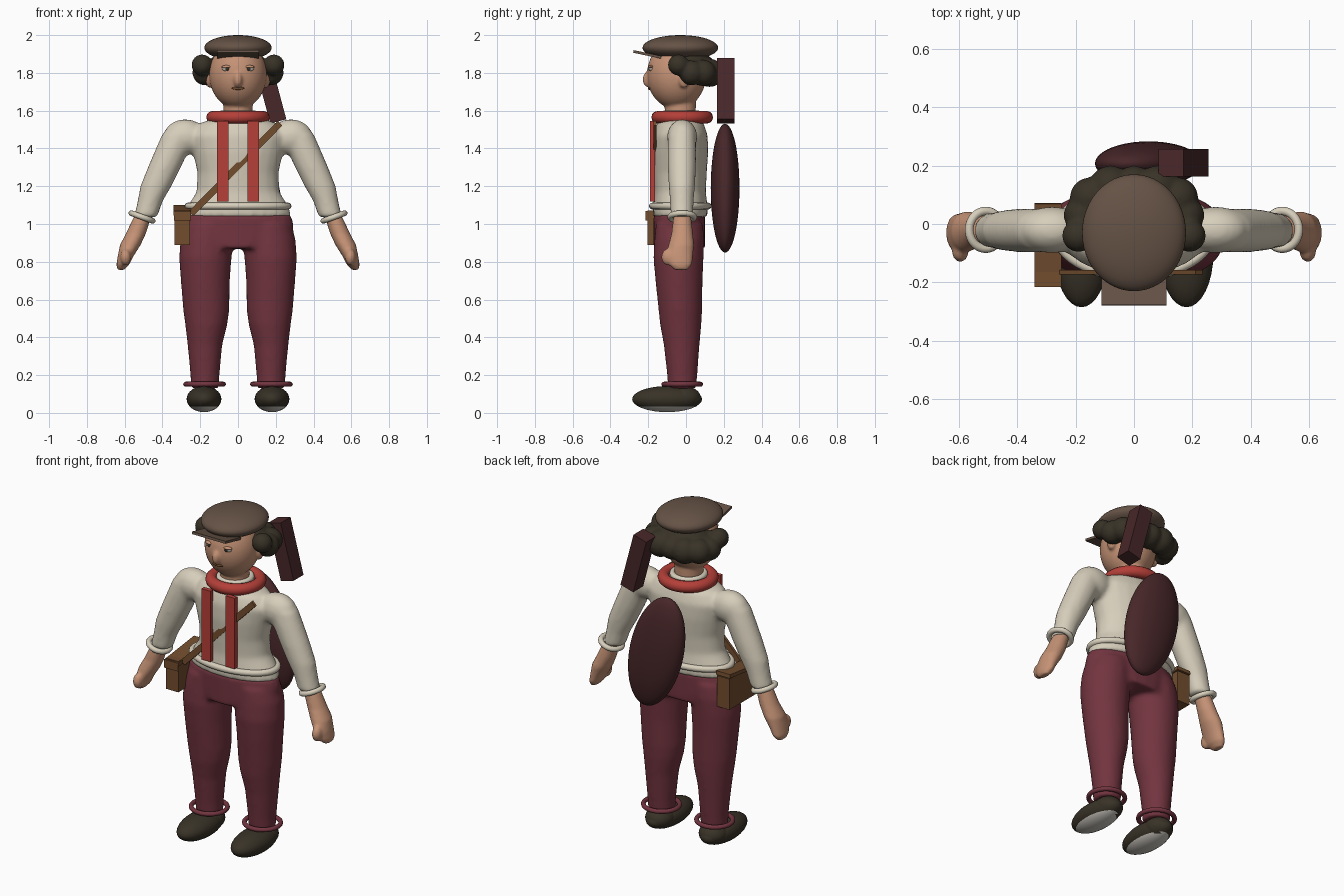
import bpy, bmesh, math
from mathutils import Matrix, Vector

cube = bpy.data.objects.get("Cube")
if cube:
    bpy.data.objects.remove(cube, do_unlink=True)


def material(name, r, g, b):
    m = bpy.data.materials.new(name)
    m.use_nodes = True
    m.diffuse_color = (r, g, b, 1)
    bsdf = next(n for n in m.node_tree.nodes if n.type == "BSDF_PRINCIPLED")
    bsdf.inputs["Base Color"].default_value = (r, g, b, 1)
    bsdf.inputs["Roughness"].default_value = 0.8
    return m


SKIN = material("skin", .56, .29, .18)
SHIRT = material("cream_cloth", .68, .62, .50)
PANTS = material("maroon_cloth", .17, .035, .05)
CAP = material("taupe_felt", .13, .085, .06)
DARK = material("dark_brown", .04, .032, .02)
RED = material("red_cloth", .46, .05, .04)
LUTE = material("dark_wood", .065, .02, .022)
BAG = material("brown_leather", .17, .075, .028)
PALE = material("pale_grey", .6, .57, .52)


# Shape helpers: each adds one closed shape to a bmesh
def ball(bm, c, r, seg=32):
    mat = Matrix.Translation(c) @ Matrix.Diagonal((*r, 1))
    bmesh.ops.create_uvsphere(bm, u_segments=seg, v_segments=seg // 2, radius=1, matrix=mat)


def box(bm, c, size, axis="X", angle=0):
    rot = Matrix.Rotation(math.radians(angle), 4, axis)
    bmesh.ops.create_cube(bm, size=1, matrix=Matrix.Translation(c) @ rot @ Matrix.Diagonal((*size, 1)))


def loft(bm, rings, seg=24):
    """Closed tube through level ellipses given as (x, y, z, rx, ry)."""
    loops = []
    for x, y, z, rx, ry in rings:
        loops.append([bm.verts.new((x + rx * math.cos(a), y + ry * math.sin(a), z))
                      for a in (2 * math.pi * i / seg for i in range(seg))])
    for lo, hi in zip(loops, loops[1:]):
        for i in range(seg):
            j = (i + 1) % seg
            bm.faces.new((lo[i], lo[j], hi[j], hi[i]))
    bm.faces.new(loops[0])
    bm.faces.new(loops[-1])


def finish(name, bm, mat, smooth=True, voxel=0, relax=6):
    bmesh.ops.recalc_face_normals(bm, faces=bm.faces)
    me = bpy.data.meshes.new(name)
    bm.to_mesh(me)
    bm.free()
    me.materials.append(mat)
    for p in me.polygons:
        p.use_smooth = smooth
    ob = bpy.data.objects.new(name, me)
    bpy.context.collection.objects.link(ob)
    if voxel:
        rm = ob.modifiers.new("fuse", "REMESH")
        rm.mode = "VOXEL"
        rm.voxel_size = voxel
        rm.use_smooth_shade = True
        sm = ob.modifiers.new("relax", "SMOOTH")
        sm.factor = 0.5
        sm.iterations = relax
    return ob


def part(name, mat, shape, *args, smooth=True):
    bm = bmesh.new()
    shape(bm, *args)
    return finish(name, bm, mat, smooth)


def ring(name, mat, c, rx, ry, thick, tilt=0):
    bpy.ops.mesh.primitive_torus_add(location=c, rotation=(0, math.radians(tilt), 0), major_segments=48,
                                     minor_segments=12, major_radius=1, minor_radius=thick)
    ob = bpy.context.object
    ob.name = name
    # Spread the circle into an ellipse while keeping the tube round
    for v in ob.data.vertices:
        flat = Vector((v.co.x, v.co.y, 0))
        d = flat.normalized()
        off = flat.length - 1
        v.co.x, v.co.y = d.x * (rx + off), d.y * (ry + off)
    ob.data.materials.append(mat)
    for p in ob.data.polygons:
        p.use_smooth = True
    return ob


SIDES = (("left", 1), ("right", -1))

# Shirt: torso with sleeves
bm = bmesh.new()
loft(bm, [(0, -.03, z, rx, ry) for z, rx, ry in (
    (1.035, .285, .145), (1.09, .27, .145), (1.17, .22, .135), (1.27, .215, .14),
    (1.38, .24, .148), (1.47, .26, .145), (1.53, .21, .125), (1.56, .13, .1), (1.59, .09, .085))])
for _, s in SIDES:
    ball(bm, (s * .28, -.02, 1.46), (.115, .08, .095))
    loft(bm, [(s * x, -.022, z, rx, ry) for x, z, rx, ry in (
        (.49, 1.035, .062, .06), (.465, 1.12, .067, .063), (.435, 1.2, .083, .07),
        (.39, 1.3, .088, .075), (.345, 1.4, .09, .076), (.31, 1.48, .09, .073))])
finish("shirt", bm, SHIRT, voxel=.012, relax=10)
ring("shirt_hem", SHIRT, (0, -.03, 1.095), .265, .148, .018)
ring("shirt_collar", SHIRT, (0, -.025, 1.585), .088, .088, .016)

# Trousers: hips and both legs
bm = bmesh.new()
loft(bm, [(0, -.035, z, rx, .137) for z, rx in ((.87, .25), (.93, .295), (1.0, .295), (1.05, .28))])
for _, s in SIDES:
    loft(bm, [(s * x, y, z, rx, ry) for x, y, z, rx, ry in (
        (.175, -.02, .13, .075, .075), (.175, -.02, .2, .077, .08), (.175, -.023, .36, .092, .095),
        (.168, -.028, .47, .112, .11), (.168, -.03, .54, .122, .115), (.173, -.037, .7, .13, .125),
        (.173, -.04, .82, .139, .133), (.165, -.035, .92, .14, .132), (.15, -.035, 1.0, .13, .125))])
finish("trousers", bm, PANTS, voxel=.012, relax=8)

# Cuffs, shoes and hands
for side, s in SIDES:
    ring(side + "_trouser_cuff", PANTS, (s * .177, -.02, .152), .1, .097, .013)
    ring(side + "_sleeve_cuff", SHIRT, (s * .508, -.02, 1.037), .06, .064, .015, -s * 20)

    bm = bmesh.new()
    ball(bm, (s * .18, -.1, .073), (.092, .185, .069))
    ball(bm, (s * .178, -.01, .08), (.08, .088, .062))
    shoe = finish(side + "_shoe", bm, DARK)
    shoe.data.materials.append(PALE)
    for p in shoe.data.polygons:
        if p.center.z < .03:
            p.material_index = 1

    bm = bmesh.new()
    loft(bm, [(s * x, y, z, rx, ry) for x, y, z, rx, ry in (
        (.62, -.025, .757, .018, .035), (.61, -.03, .785, .034, .062), (.595, -.035, .83, .042, .072),
        (.57, -.025, .89, .055, .068), (.54, -.02, .95, .053, .057), (.505, -.02, 1.04, .046, .047))])
    ball(bm, (s * .595, -.095, .825), (.028, .035, .045))
    finish(side + "_hand", bm, SKIN, voxel=.008, relax=5)

# Head with neck, nose and ears
bm = bmesh.new()
ball(bm, (0, -.05, 1.79), (.152, .157, .182), 48)
loft(bm, [(0, -.03, 1.53, .078, .08), (0, -.03, 1.7, .078, .085)])
ball(bm, (0, -.2, 1.765), (.024, .03, .042))
for _, s in SIDES:
    ball(bm, (s * .15, -.01, 1.765), (.02, .03, .045))
finish("head", bm, SKIN, voxel=.008, relax=4)

# Face
for side, s in SIDES:
    part(side + "_eye", PALE, ball, (s * .059, -.183, 1.822), (.025, .013, .014))
    part(side + "_pupil", DARK, ball, (s * .057, -.193, 1.822), (.011, .006, .011))
    part(side + "_eyelid", SKIN, ball, (s * .059, -.184, 1.832), (.028, .015, .009))
part("mouth", BAG, ball, (0, -.193, 1.718), (.034, .009, .008))

# Hair: curls around the sides and back
bm = bmesh.new()
ball(bm, (0, .02, 1.84), (.16, .13, .08))
for _, s in SIDES:
    for x, y, z, r in ((.19, -.04, 1.842, .056), (.175, .03, 1.8, .066),
                       (.15, .09, 1.8, .07), (.08, .125, 1.8, .075)):
        ball(bm, (s * x, y, z), (r, r, r))
ball(bm, (0, .12, 1.8), (.07, .08, .07))
finish("hair", bm, DARK, voxel=.01, relax=4)

# Cap with peak
part("cap", CAP, ball, (0, -.03, 1.933), (.178, .2, .067), 48)
part("cap_peak", CAP, box, (0, -.205, 1.898), (.222, .15, .014), "X", -12, smooth=False)

# Scarf and braces
ring("scarf", RED, (0, -.02, 1.565), .135, .13, .033)
for side, s in SIDES:
    part(side + "_brace", RED, box, (s * .08, -.177, 1.332), (.06, .026, .425), smooth=False)

# Shoulder bag and its strap
part("bag_strap", BAG, box, (-.012, -.165, 1.295), (.67, .016, .035), "Y", -45.5, smooth=False)
part("bag_body", BAG, box, (-.295, -.068, .98), (.082, .272, .185), smooth=False)
part("bag_lid", BAG, box, (-.295, -.07, 1.073), (.092, .283, .022), "X", 7, smooth=False)
part("bag_flap", BAG, box, (-.295, -.209, 1.043), (.09, .012, .05), smooth=False)

# Lute carried on the back
lute = part("lute_body", LUTE, ball, (0, 0, 0), (.165, .076, .35), 48)
lute.location = (.05, .207, 1.19)
lute.rotation_euler.y = math.radians(-15)
part("lute_neck", LUTE, box, (.17, .21, 1.705), (.088, .094, .335), "Y", -15, smooth=False)
